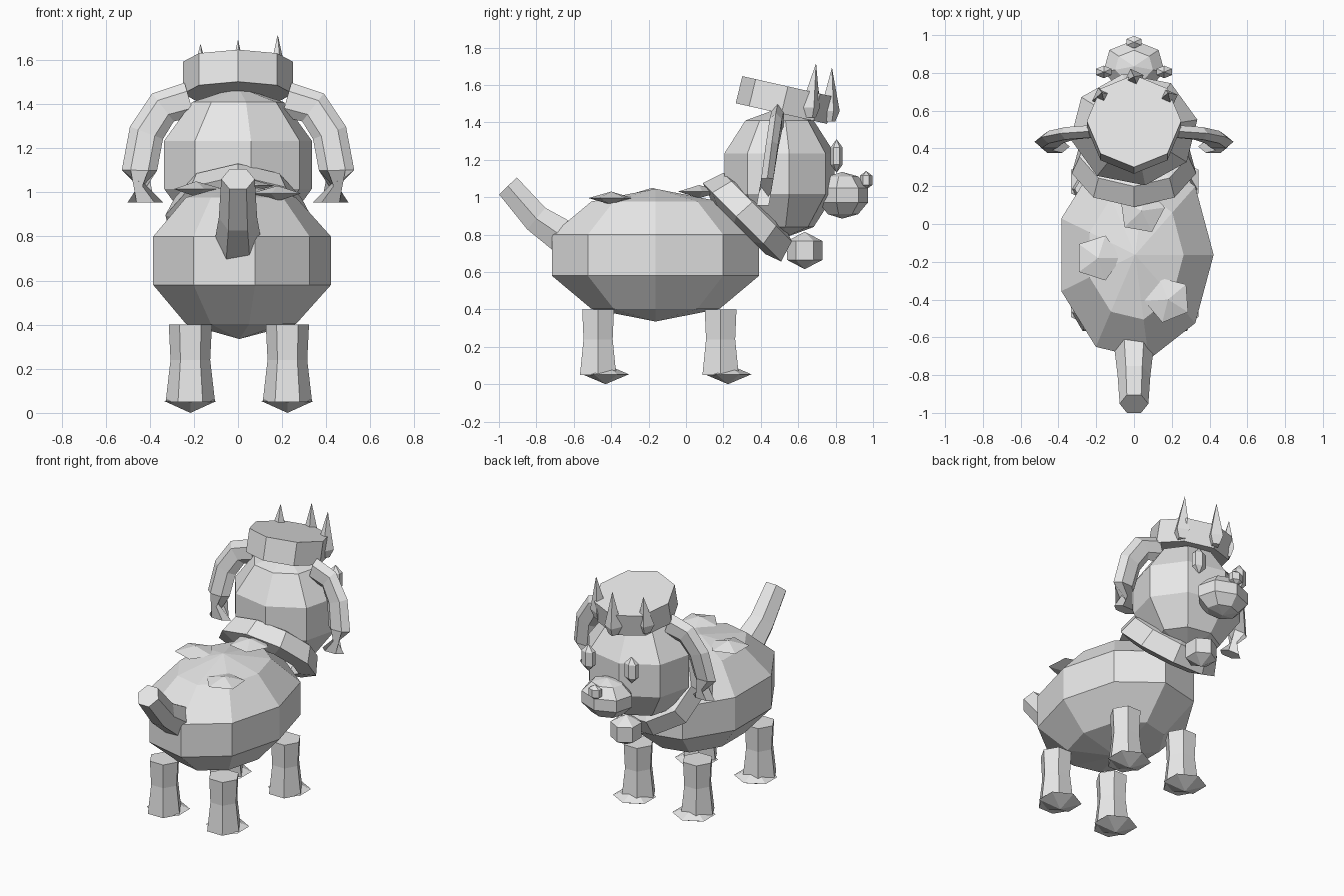
import bpy, bmesh
from math import sin, cos, pi, radians
from mathutils import Vector

cube = bpy.data.objects.get("Cube")
if cube:
    bpy.data.objects.remove(cube)

grey = bpy.data.materials.new("light_grey")
grey.use_nodes = True
grey.diffuse_color = (0.8, 0.8, 0.8, 1)
grey.node_tree.nodes["Principled BSDF"].inputs["Base Color"].default_value = (0.8, 0.8, 0.8, 1)

X, Y, Z = Vector((1, 0, 0)), Vector((0, 1, 0)), Vector((0, 0, 1))


def ring(center, u, v, ru, rv, sides, phase=0.0):
    """Flat polygon of points around a center."""
    angles = [radians(phase) + 2 * pi * i / sides for i in range(sides)]
    return [Vector(center) + u * (ru * cos(a)) + v * (rv * sin(a)) for a in angles]


def loft(name, rings, loop=False):
    """Skin a row of rings, capping the ends unless it loops round."""
    bm = bmesh.new()
    rows = [[bm.verts.new(p) for p in r] for r in rings]
    n = len(rows[0])
    pairs = list(zip(rows, rows[1:]))
    if loop:
        pairs.append((rows[-1], rows[0]))
    for a, b in pairs:
        for i in range(n):
            j = (i + 1) % n
            bm.faces.new((a[i], a[j], b[j], b[i]))
    if not loop:
        bm.faces.new(rows[0])
        bm.faces.new(rows[-1])
    bmesh.ops.remove_doubles(bm, verts=bm.verts, dist=0.0005)
    bmesh.ops.recalc_face_normals(bm, faces=bm.faces)
    mesh = bpy.data.meshes.new(name)
    bm.to_mesh(mesh)
    bm.free()
    mesh.materials.append(grey)
    obj = bpy.data.objects.new(name, mesh)
    bpy.context.collection.objects.link(obj)
    return obj


def ball(name, center, size, sides, bands, phase=0.0):
    """Faceted ellipsoid with its poles along z."""
    rings = []
    for k in range(bands + 1):
        lat = -pi / 2 + pi * k / bands
        r = max(cos(lat), 0.0)
        rings.append(ring(Vector(center) + Z * (size[2] * sin(lat)), X, Y,
                          size[0] * r, size[1] * r, sides, phase))
    # poles are left as tiny collapsed rings, so build them without caps
    return loft(name, pole_safe(rings))


def pole_safe(rings):
    """Give the pole rings a minute size that the weld then closes."""
    for end, near in ((0, 1), (-1, -2)):
        mid = sum(rings[end], Vector()) / len(rings[end])
        rings[end] = [mid + (p - mid).normalized() * 0.0001 for p in rings[near]]
        rings[end] = [Vector((p.x, p.y, mid.z)) for p in rings[end]]
    return rings


# Body and the low patches on its back
ball("body", (0.006, -0.163, 0.69), (0.437, 0.592, 0.355), 9, 5)
for i, spot in enumerate([(-0.19, -0.18, 1.015), (0.18, -0.4, 0.995), (0.04, 0.07, 1.03)]):
    ball(f"back_patch_{i + 1}", spot, (0.125, 0.125, 0.035), 5, 2, 40 * i)

# Legs with flared ankles and pointed paws
for sx, side in ((0.224, "left"), (-0.216, "right")):
    for sy, end in ((0.185, "head"), (-0.47, "tail")):
        levels = [(0.05, 0.112), (0.24, 0.09), (0.4, 0.098)]
        loft(f"{side}_{end}_leg",
             [ring((sx, sy, z), X, Y, r, r, 6) for z, r in levels])
        ball(f"{side}_{end}_paw", (sx, sy + 0.04, 0.053), (0.135, 0.125, 0.053), 6, 2, 30)

# Tail curving up and back
tail = [((0, -0.58, 0.735), 0.108), ((0, -0.66, 0.79), 0.104),
        ((0, -0.80, 0.885), 0.087), ((0, -0.952, 1.06), 0.076)]
leans = [(0.57, 0.82), (0.56, 0.83), (0.64, 0.77), (0.72, 0.69)]
loft("tail", [ring(p, X, Vector((0, a, b)), r, r, 6)
              for (p, r), (a, b) in zip(tail, leans)])

# Collar: a tapered band swept round a tilted axis
axis, up = Vector((0, 0.71, 0.71)), Vector((0, -0.71, 0.71))
band = [(0.304, -0.058), (0.266, 0.058), (0.2, 0.08), (0.21, -0.09)]
collar = []
for k in range(9):
    a = 2 * pi * k / 9 + pi / 2
    out = X * (1.1 * cos(a)) + up * sin(a)
    collar.append([Vector((0, 0.347, 0.9)) + out * r + axis * h for r, h in band])
loft("collar", collar, loop=True)
ball("collar_charm", (0, 0.635, 0.715), (0.11, 0.11, 0.1), 6, 3, 30)

# Head, muzzle, nose and eyes
ball("head", (0, 0.5, 1.125), (0.358, 0.315, 0.352), 8, 5, 10)
ball("muzzle", (0, 0.835, 1.01), (0.175, 0.145, 0.125), 7, 5, 90)
ball("nose", (0, 0.963, 1.09), (0.052, 0.038, 0.05), 6, 3, 30)
for x, side in ((0.16, "left"), (-0.16, "right")):
    ball(f"{side}_eye", (x, 0.805, 1.22), (0.055, 0.038, 0.09), 6, 3, 30)

# Floppy ears arching out and down
ear = [Vector(p) for p in [(0.22, 0.49, 1.42), (0.34, 0.48, 1.385), (0.415, 0.46, 1.27),
                           (0.447, 0.435, 1.1), (0.42, 0.41, 0.955)]]
for s, side in ((1, "left"), (-1, "right")):
    rings = []
    for k, p in enumerate(ear):
        t = ear[min(k + 1, 4)] - ear[max(k - 1, 0)]
        u = t.cross(Y).normalized() if k < 4 else -X
        r = ring(p, u, Y, 0.08, 0.038, 6)
        rings.append([Vector((q.x * s, q.y, q.z)) for q in r])
    loft(f"{side}_ear", rings)

# Tilted cap with three spikes
tilt = Vector((0, 0.976, -0.22))
loft("cap", [ring(c, X, tilt, 0.25, 0.25, 8)
             for c in ((0, 0.51, 1.447), (0, 0.545, 1.592))])
spikes = [((-0.17, 0.67, 1.45), (-0.17, 0.695, 1.67)),
          ((0, 0.77, 1.43), (0, 0.78, 1.69)),
          ((0.18, 0.665, 1.45), (0.18, 0.695, 1.712))]
for i, (base, tip) in enumerate(spikes):
    base, tip = Vector(base), Vector(tip)
    loft(f"cap_spike_{i + 1}", [ring(base - Z * 0.025, X, Y, 0.03, 0.03, 4, 20),
                                ring(base + Z * 0.03, X, Y, 0.055, 0.055, 4, 20),
                                ring(tip, X, Y, 0.001, 0.001, 4, 20)])
